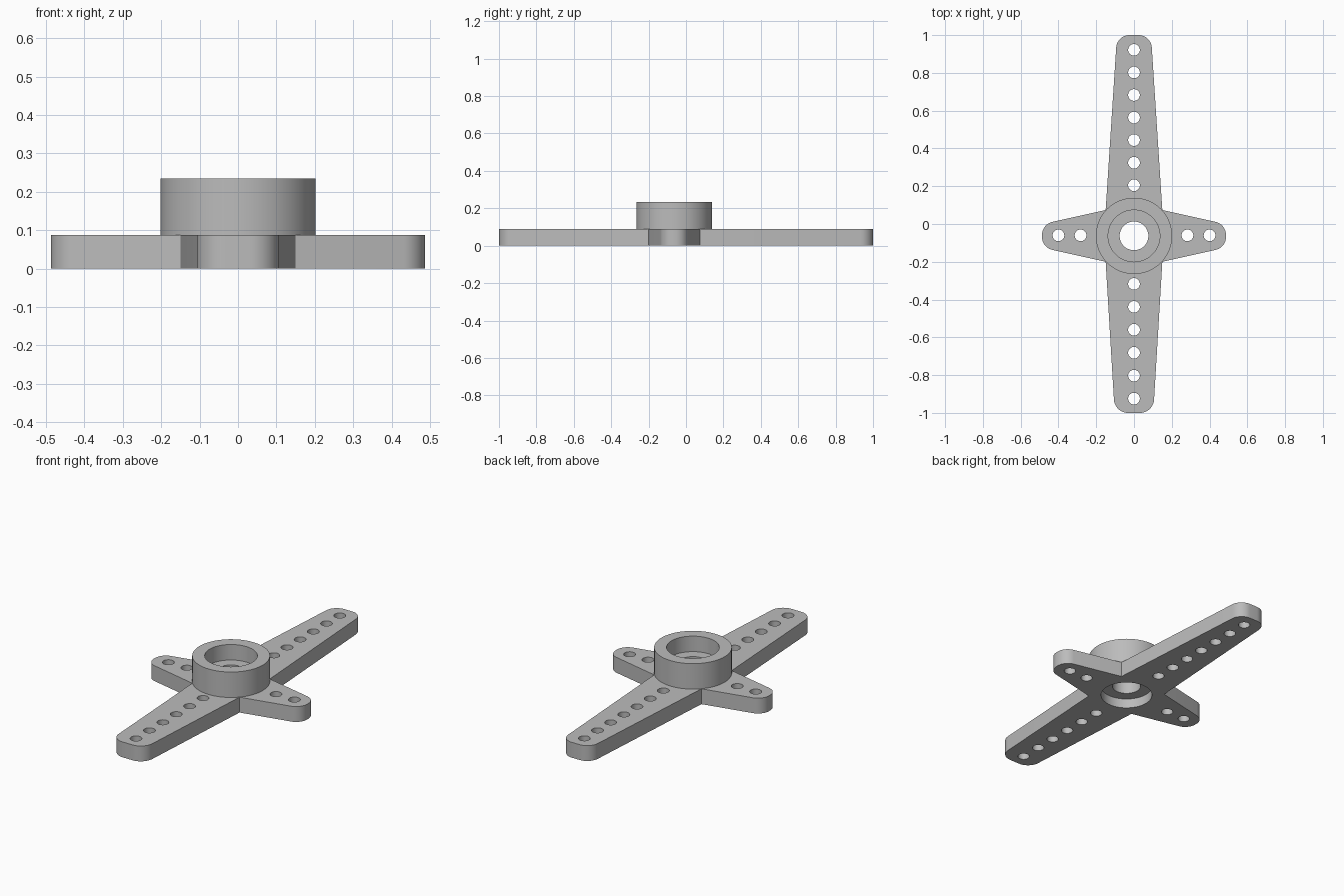
import bpy, bmesh, math
from mathutils import Vector, Matrix

if "Cube" in bpy.data.objects:
    bpy.data.objects.remove(bpy.data.objects["Cube"])

HUB_Y = -0.063
THICK = 0.088
BORE = 0.137

grey = bpy.data.materials.new("grey_plastic")
grey.use_nodes = True
grey.diffuse_color = (0.5, 0.5, 0.5, 1)
grey.node_tree.nodes["Principled BSDF"].inputs["Base Color"].default_value = (0.5, 0.5, 0.5, 1)


def circle(x, y, r, n=32):
    return [Vector((x + r * math.cos(math.tau * i / n), y + r * math.sin(math.tau * i / n)))
            for i in range(n)]


def rounded(corners, steps=10):
    """Outline through (x, y, radius) corners, with each corner filleted."""
    out = []
    for i, (x, y, r) in enumerate(corners):
        p = Vector((x, y))
        if r == 0:
            out.append(p)
            continue
        a = (Vector(corners[i - 1][:2]) - p).normalized()
        b = (Vector(corners[(i + 1) % len(corners)][:2]) - p).normalized()
        half = a.angle(b) / 2
        centre = p + (a + b).normalized() * r / math.sin(half)
        start = p + a * r / math.tan(half) - centre
        end = p + b * r / math.tan(half) - centre
        sweep = start.angle_signed(end)
        for k in range(steps + 1):
            # angle_signed is clockwise positive
            t = -sweep * k / steps
            out.append(centre + Matrix.Rotation(t, 2) @ start)
    return out


def finish(obj):
    obj.data.materials.clear()
    obj.data.materials.append(grey)
    bpy.ops.object.select_all(action='DESELECT')
    obj.select_set(True)
    bpy.context.view_layer.objects.active = obj
    bpy.ops.object.shade_smooth_by_angle(angle=math.radians(30))


# Four-armed plate: right half outline, mirrored to the left
right = [(0.102, -1.0, 0.075), (0.15, HUB_Y - 0.137, 0), (0.487, HUB_Y - 0.062, 0.07),
         (0.487, HUB_Y + 0.062, 0.07), (0.15, HUB_Y + 0.137, 0), (0.09, 1.0, 0.07)]
outline = rounded(right + [(-x, y, r) for x, y, r in reversed(right)])

# Hole rows along the arms, plus the central bore
loops = [outline, circle(0, HUB_Y, BORE, 64)]
loops += [circle(0, 0.205 + 0.1195 * i, 0.031) for i in range(7)]
loops += [circle(0, -0.317 - 0.1215 * i, 0.031) for i in range(6)]
loops += [circle(s * x, HUB_Y + 0.003, 0.031) for s in (-1, 1) for x in (0.283, 0.4)]

curve = bpy.data.curves.new("arm_plate", 'CURVE')
curve.dimensions = '2D'
curve.fill_mode = 'BOTH'
curve.extrude = THICK / 2
for loop in loops:
    spline = curve.splines.new('POLY')
    spline.points.add(len(loop) - 1)
    for point, co in zip(spline.points, loop):
        point.co = (co.x, co.y, 0, 1)
    spline.use_cyclic_u = True
plate = bpy.data.objects.new("arm_plate", curve)
bpy.context.collection.objects.link(plate)
bpy.ops.object.select_all(action='DESELECT')
plate.select_set(True)
bpy.context.view_layer.objects.active = plate
bpy.ops.object.convert(target='MESH')
plate = bpy.context.view_layer.objects.active
bm = bmesh.new()
bm.from_mesh(plate.data)
bmesh.ops.translate(bm, verts=bm.verts, vec=(0, 0, THICK / 2))
bmesh.ops.remove_doubles(bm, verts=bm.verts, dist=0.0001)
bmesh.ops.recalc_face_normals(bm, faces=bm.faces)
bm.to_mesh(plate.data)
bm.free()
finish(plate)

# Hub: lathed collar with an inner web and screw hole
profile = [(BORE, 0.234), (0.202, 0.234), (0.202, 0.08), (0.14, 0.08), (0.14, 0.055),
           (0.076, 0.055), (0.076, 0.145), (BORE, 0.145)]
bm = bmesh.new()
verts = [bm.verts.new((r, 0, z)) for r, z in profile]
edges = [bm.edges.new((verts[i - 1], verts[i])) for i in range(len(verts))]
bmesh.ops.spin(bm, geom=verts + edges, cent=(0, 0, 0), axis=(0, 0, 1),
               angle=math.tau, steps=64, use_merge=True)
bmesh.ops.remove_doubles(bm, verts=bm.verts, dist=0.0001)
bmesh.ops.recalc_face_normals(bm, faces=bm.faces)
bmesh.ops.translate(bm, verts=bm.verts, vec=(0, HUB_Y, 0))
mesh = bpy.data.meshes.new("hub_collar")
bm.to_mesh(mesh)
bm.free()
hub = bpy.data.objects.new("hub_collar", mesh)
bpy.context.collection.objects.link(hub)
finish(hub)
